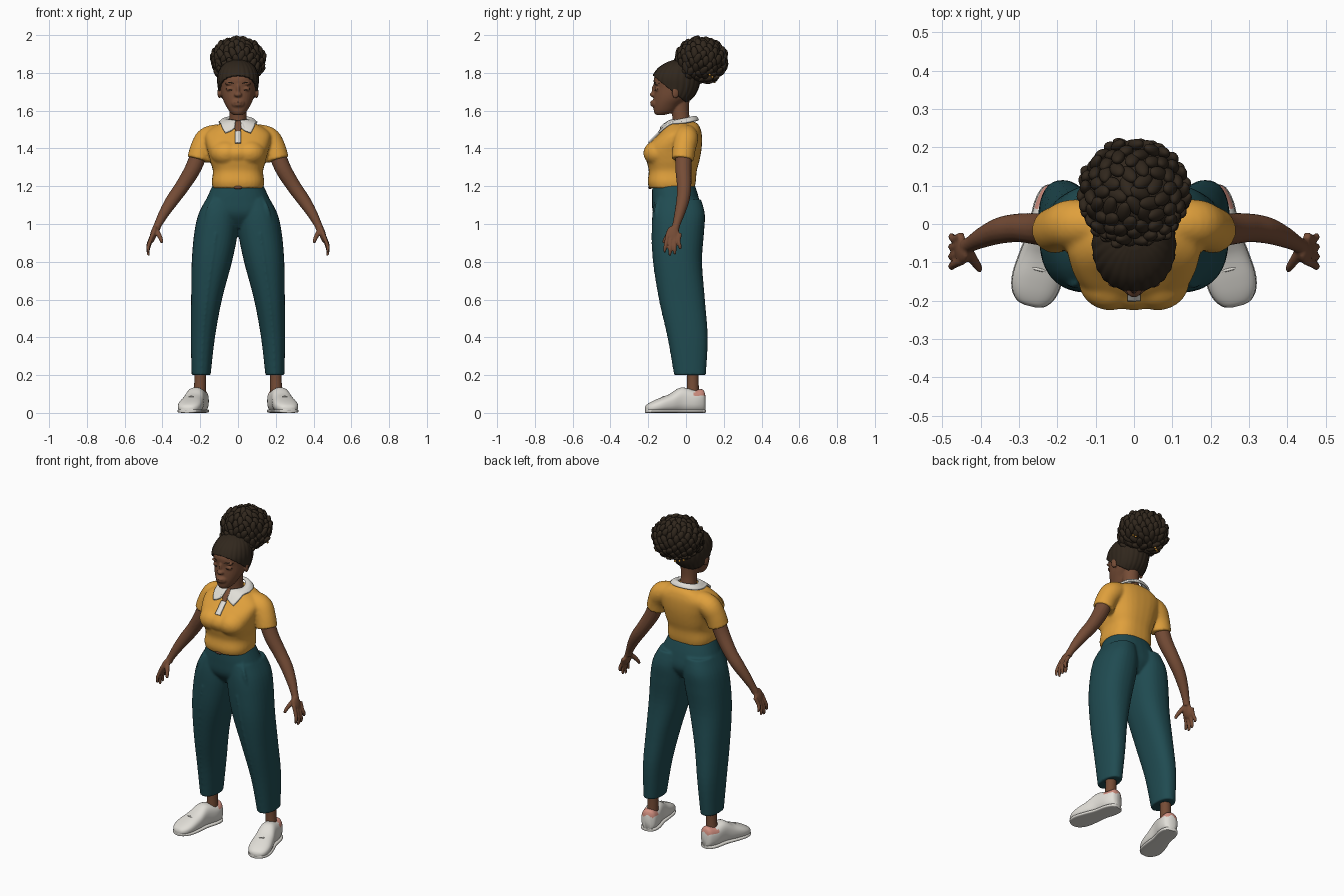
import bpy, bmesh, math, random
from mathutils import Vector, Matrix

random.seed(4)
if "Cube" in bpy.data.objects:
    bpy.data.objects.remove(bpy.data.objects["Cube"])


def material(name, *rgb):
    mat = bpy.data.materials.new(name)
    mat.use_nodes = True
    mat.diffuse_color = (*rgb, 1)
    shader = mat.node_tree.nodes["Principled BSDF"]
    shader.inputs["Base Color"].default_value = (*rgb, 1)
    shader.inputs["Roughness"].default_value = 0.8
    return mat


SKIN = material("brown skin", 0.18, 0.073, 0.037)
HAIR = material("dark hair", 0.03, 0.02, 0.012)
SHIRT = material("mustard cloth", 0.74, 0.35, 0.045)
PANTS = material("teal cloth", 0.014, 0.07, 0.082)
WHITE = material("off white", 0.75, 0.73, 0.68)
PINK = material("pink lining", 0.65, 0.28, 0.22)


def smooth_rows(rows, steps=5):
    """Catmull-Rom interpolation through rows of numbers."""
    out = []
    for i in range(len(rows) - 1):
        p = [rows[max(i - 1, 0)], rows[i], rows[i + 1], rows[min(i + 2, len(rows) - 1)]]
        for k in range(steps):
            t = k / steps
            out.append([b + t * (c - a) / 2 + t * t * (a - 2.5 * b + 2 * c - d / 2)
                        + t ** 3 * (3 * b - 3 * c + d - a) / 2 for a, b, c, d in zip(*p)])
    return out + [list(rows[-1])]


def mirrored(rows):
    """Turn (station, half width, low, high) into full rows."""
    return [(s, -w, w, lo, hi) for s, w, lo, hi in rows]


class Part:
    def __init__(self):
        self.bm = bmesh.new()

    def sheet(self, lines):
        lines = [[self.bm.verts.new(p) for p in line] for line in lines]
        for a, b in zip(lines, lines[1:]):
            for i in range(len(a) - 1):
                self.bm.faces.new((a[i], a[i + 1], b[i + 1], b[i]))
        return self

    def skin_rings(self, rings):
        rings = [[self.bm.verts.new(p) for p in ring] for ring in rings]
        n = len(rings[0])
        for low, high in zip(rings, rings[1:]):
            for i in range(n):
                j = (i + 1) % n
                self.bm.faces.new((low[i], low[j], high[j], high[i]))
        self.bm.faces.new(rings[0])
        self.bm.faces.new(rings[-1])
        return self

    def loft(self, rows, axis="z", power=2.3, seg=32, ripple=0, waves=24):
        def bend(v):
            return math.copysign(abs(v) ** (2 / power), v)
        rings = []
        for s, a0, a1, b0, b1 in smooth_rows(rows):
            ring = []
            for i in range(seg):
                t = math.tau * i / seg
                grow = 1 + ripple * math.cos(waves * t)
                a = (a0 + a1) / 2 + (a1 - a0) / 2 * grow * bend(math.cos(t))
                b = (b0 + b1) / 2 + (b1 - b0) / 2 * grow * bend(math.sin(t))
                ring.append((a, b, s) if axis == "z" else (a, s, b))
            rings.append(ring)
        return self.skin_rings(rings)

    def tube(self, points, seg=16):
        path = smooth_rows(points)
        spots = [Vector(p[:3]) for p in path]
        rings = []
        for i, (spot, p) in enumerate(zip(spots, path)):
            along = (spots[min(i + 1, len(spots) - 1)] - spots[max(i - 1, 0)]).normalized()
            ref = Vector((1, 0, 0)) if abs(along.y) > 0.8 else Vector((0, 1, 0))
            u = along.cross(ref).normalized()
            v = along.cross(u)
            rings.append([spot + p[3] * (u * math.cos(a) + v * math.sin(a))
                          for a in (math.tau * k / seg for k in range(seg))])
        return self.skin_rings(rings)

    def ball(self, place, size, turn=Matrix()):
        m = Matrix.Translation(place) @ turn @ Matrix.Diagonal((*size, 1))
        bmesh.ops.create_icosphere(self.bm, subdivisions=3, radius=1, matrix=m)
        return self

    def finish(self, name, mats, mirror=False, voxel=0, relax=4, thick=0, wrap=None, rule=None):
        bmesh.ops.recalc_face_normals(self.bm, faces=self.bm.faces)
        mesh = bpy.data.meshes.new(name)
        self.bm.to_mesh(mesh)
        self.bm.free()
        obj = bpy.data.objects.new(name, mesh)
        bpy.context.collection.objects.link(obj)
        for mat in mats:
            mesh.materials.append(mat)
        if rule:
            for face in mesh.polygons:
                face.material_index = rule(face.center)
        bpy.ops.object.select_all(action="DESELECT")
        obj.select_set(True)
        bpy.context.view_layer.objects.active = obj
        bpy.ops.object.shade_smooth_by_angle(angle=math.radians(50))
        if wrap:
            lay = obj.modifiers.new("lay on cloth", "SHRINKWRAP")
            lay.target, lay.offset, lay.wrap_mode = wrap[0], wrap[1], "OUTSIDE"
        if thick:
            solid = obj.modifiers.new("thickness", "SOLIDIFY")
            solid.thickness, solid.offset = thick, 0
        if mirror:
            obj.modifiers.new("mirror", "MIRROR").use_mirror_merge = False
        if voxel:
            fuse = obj.modifiers.new("fuse", "REMESH")
            fuse.mode, fuse.voxel_size, fuse.use_smooth_shade = "VOXEL", voxel, True
            soft = obj.modifiers.new("soften", "SMOOTH")
            soft.factor, soft.iterations = 0.5, relax
        return obj


# Trousers: pelvis, legs, pressed creases and pleats
leg = [(.2, .145, .245, -.06, .105), (.4, .122, .25, -.095, .115), (.6, .085, .248, -.14, .1),
       (.8, .032, .245, -.172, .085), (.95, .002, .232, -.18, .095),
       (1.05, 0, .21, -.178, .1), (1.13, .01, .17, -.165, .08)]
pelvis = [(.98, .12, -.12, .04), (1.05, .195, -.172, .08), (1.13, .168, -.18, .07), (1.205, .134, -.178, .047)]
trousers = Part().loft(mirrored(pelvis))
for side in (1, -1):
    trousers.loft([(z, side * a, side * b, f, k) for z, a, b, f, k in leg])
    trousers.tube([(side * (a + b) / 2, f + .003, z, .007) for z, a, b, f, k in leg[:5]])
    trousers.tube([(side * .125, -.135, 1.15, .004), (side * .155, -.158, 1.08, .01), (side * .18, -.148, .98, .004)])
trousers.finish("trousers", [PANTS], voxel=.007, relax=4)

# Waist, belt buckle and ankles
Part().loft(mirrored([(1.15, .128, -.172, .04), (1.24, .128, -.175, .04)])).finish("waist", [SKIN])
Part().ball((0, -.19, 1.195), (.024, .01, .011)).finish("belt_buckle", [SKIN])
Part().tube([(.2, .035, .27, .036), (.2, .036, .18, .031), (.203, .036, .07, .034)]).finish("ankles", [SKIN], mirror=True)

# Shirt: torso, chest and sleeves
torso = [(1.19, .134, -.195, .045), (1.225, .139, -.203, .052), (1.28, .133, -.197, .057), (1.33, .147, -.208, .07),
         (1.38, .16, -.217, .08), (1.43, .172, -.19, .085), (1.48, .172, -.14, .083), (1.52, .12, -.105, .07), (1.54, .062, -.085, .05)]
shirt = Part().loft(mirrored(torso), power=2.6)
shirt.ball((0, -.135, 1.375), (.11, .091, .068))
for side in (1, -1):
    shirt.ball((side * .062, -.145, 1.375), (.084, .081, .07))
    shirt.tube([(side * .1, 0, 1.47, .06), (side * .16, 0, 1.45, .064), (side * .192, -.01, 1.4, .061), (side * .21, -.018, 1.34, .06)], 24)
blouse = shirt.finish("shirt", [SHIRT], voxel=.008, relax=4)

# Open neckline, button placket and folded collar, laid on the shirt
neckline, placket, collar = [], [], []
for i in range(13):
    t = i / 12
    neckline.append([(x * (.006 + .034 * t), -.135 + .06 * t, 1.475 + .07 * t) for x in (-1, -.5, 0, .5, 1)])
    placket.append([(x * .016, -.19 + .052 * t, 1.42 + .07 * t) for x in (-1, 0, 1)])
Part().sheet(neckline).finish("neckline", [SKIN], thick=.006, wrap=(blouse, .004))
Part().sheet(placket).finish("placket", [WHITE], thick=.008, wrap=(blouse, .006))
for i in range(61):
    a = math.radians(12 + 336 * i / 60)
    front = (1 + math.cos(a)) / 2
    tip = max(0, 1 - abs(min(a, math.tau - a) - .6) / .45)
    line = []
    for k in range(9):
        t = k / 8
        rx, ry = .054 + .046 * t + .012 * tip * t, .06 + .026 * t + .03 * t * front
        z = 1.562 - .03 * front + .012 * math.sin(math.pi * t) - t * (.014 + .065 * tip)
        line.append((rx * math.sin(a), -.022 - ry * math.cos(a), z))
    collar.append(line)
Part().sheet(collar).finish("collar", [WHITE], thick=.011, wrap=(blouse, .008))

# Arms with palms and fingers
arm = Part()
arm.tube([(.19, -.01, 1.42, .045), (.235, -.014, 1.3, .043), (.295, -.01, 1.2, .038), (.345, -.016, 1.13, .035),
          (.39, -.033, 1.06, .028), (.422, -.05, 1, .021), (.435, -.058, .97, .021)])
arm.ball((.448, -.07, .945), (.017, .036, .048), Matrix.Rotation(-.25, 4, "Y"))
for i in range(4):
    y = -.105 + i * .022
    drop = (.095, .112, .105, .08)[i]
    arm.tube([(.45, y + .008, .95, .011), (.468, y, .95 - drop * .5, .0105),
              (.476, y - .006 + i * .004, .95 - drop * .8, .0095), (.472, y - .008 + i * .005, .95 - drop * 1.05, .007)], 10)
arm.tube([(.437, -.065, .975, .015), (.42, -.092, .945, .013), (.408, -.11, .92, .011), (.402, -.12, .9, .008)], 10)
arm.finish("arms", [SKIN], mirror=True, voxel=.005, relax=2)

# Head with neck, ears, nose, lips and eyelids
skull = [(1.578, .025, -.16, -.11), (1.595, .045, -.17, -.06), (1.63, .066, -.172, -.025), (1.67, .084, -.171, .025),
         (1.72, .094, -.168, .052), (1.77, .097, -.17, .06), (1.815, .084, -.143, .05), (1.845, .057, -.1, .03), (1.86, .02, -.06, 0)]
head = Part().loft(mirrored(skull), power=2.1)
head.tube([(0, -.03, 1.46, .06), (0, -.025, 1.54, .047), (0, -.03, 1.6, .046), (0, -.03, 1.68, .05)], 24)
head.ball((0, -.172, 1.685), (.021, .02, .014)).ball((0, -.167, 1.71), (.01, .015, .032))
head.ball((0, -.162, 1.638), (.036, .022, .026)).ball((0, -.175, 1.645), (.024, .016, .007)).ball((0, -.173, 1.631), (.021, .017, .008))
for side in (1, -1):
    head.ball((side * .098, -.055, 1.695), (.01, .02, .03), Matrix.Rotation(side * .3, 4, "Z"))
    head.ball((side * .042, -.151, 1.715), (.021, .014, .013))
    head.ball((side * .045, -.155, 1.742), (.026, .012, .007))
head.finish("head", [SKIN], voxel=.005, relax=2)
Part().tube([(.026, -.161, 1.712, .002), (.043, -.163, 1.709, .0025), (.062, -.149, 1.715, .002)], 8).finish("lashes", [HAIR], mirror=True)
Part().tube([(.022, -.168, 1.743, .001), (.045, -.163, 1.75, .003), (.07, -.14, 1.744, .001)], 8).finish("eyebrows", [HAIR], mirror=True)

# Swept-back hair, trimmed along the hairline
cap = Part().loft([(z + .004, a - .007, b + .007, f - .004, k + .01) for z, a, b, f, k in mirrored(skull)],
                  power=2.1, seg=120, ripple=.014)
for point, normal in (((0, -.17, 1.784), (0, .82, 1)), ((0, 0, 1.625), (0, 0, 1))):
    geom = cap.bm.verts[:] + cap.bm.edges[:] + cap.bm.faces[:]
    bmesh.ops.bisect_plane(cap.bm, geom=geom, plane_co=point, plane_no=normal, clear_inner=True)
cap.finish("swept_hair", [HAIR], thick=.01)

# Curly puff: a main core and a lower gather, each covered with overlapping curls
puff = Part()
for count, centre, radii in ((150, (0, .081, 1.866), (.128, .124, .108)), (56, (0, .03, 1.822), (.11, .074, .06))):
    centre, radii = Vector(centre), Vector(radii)
    puff.ball(centre, radii)
    for i in range(count):
        h = 1 - 2 * (i + .5) / count
        a = i * math.pi * (3 - math.sqrt(5))
        out = Vector((math.sqrt(1 - h * h) * math.cos(a), math.sqrt(1 - h * h) * math.sin(a), h))
        turn = out.to_track_quat("Z", "Y").to_matrix().to_4x4()
        turn = turn @ Matrix.Rotation(random.uniform(-.6, .6), 4, "Z") @ Matrix.Rotation(.35, 4, "X")
        spot = centre + out * radii * random.uniform(.97, 1.07)
        puff.ball(spot, (.018, random.uniform(.028, .036), .0145), turn)
puff.finish("curly_puff", [HAIR])

# Small beads tucked under the puff
beads = Part()
for x, y, z in ((.112, .125, 1.79), (.105, .14, 1.778), (-.03, .15, 1.752), (-.05, .135, 1.752), (-.068, .12, 1.757)):
    beads.ball((x, y, z), (.007, .007, .006))
beads.finish("hair_beads", [SHIRT])

# Shoes turned outward, with pink heel lining, soles and laces
turn_out = Matrix.Translation((.232, -.056, 0)) @ Matrix.Rotation(.24, 4, "Z")
upper = [(-.163, .014, .01, .028), (-.155, .037, .004, .042), (-.13, .056, .002, .058), (-.09, .064, .002, .076), (-.03, .059, .002, .1),
         (.03, .051, .002, .134), (.1, .053, .002, .122), (.145, .042, .002, .125), (.16, .02, .01, .1)]
shoe = Part().loft(mirrored(upper), axis="y", power=2.5)
sole = Part().loft([(y, a - .002, b + .002, 0, .02) for y, a, b, f, k in mirrored(upper)], axis="y", power=4)
laces = Part()
for y, w, lo, hi in upper[3:5]:
    laces.tube([(-.026, y + .025, hi + .002, .003), (0, y + .025, hi + .011, .004), (.026, y + .025, hi + .002, .003)], 8)
for name, part in (("shoes", shoe), ("shoe_soles", sole), ("shoe_laces", laces)):
    bmesh.ops.transform(part.bm, matrix=turn_out, verts=part.bm.verts)
    lining = (lambda c: int(c.y > .045 and c.z > .088)) if name == "shoes" else None
    part.finish(name, [WHITE, PINK] if lining else [WHITE], mirror=True, rule=lining)
